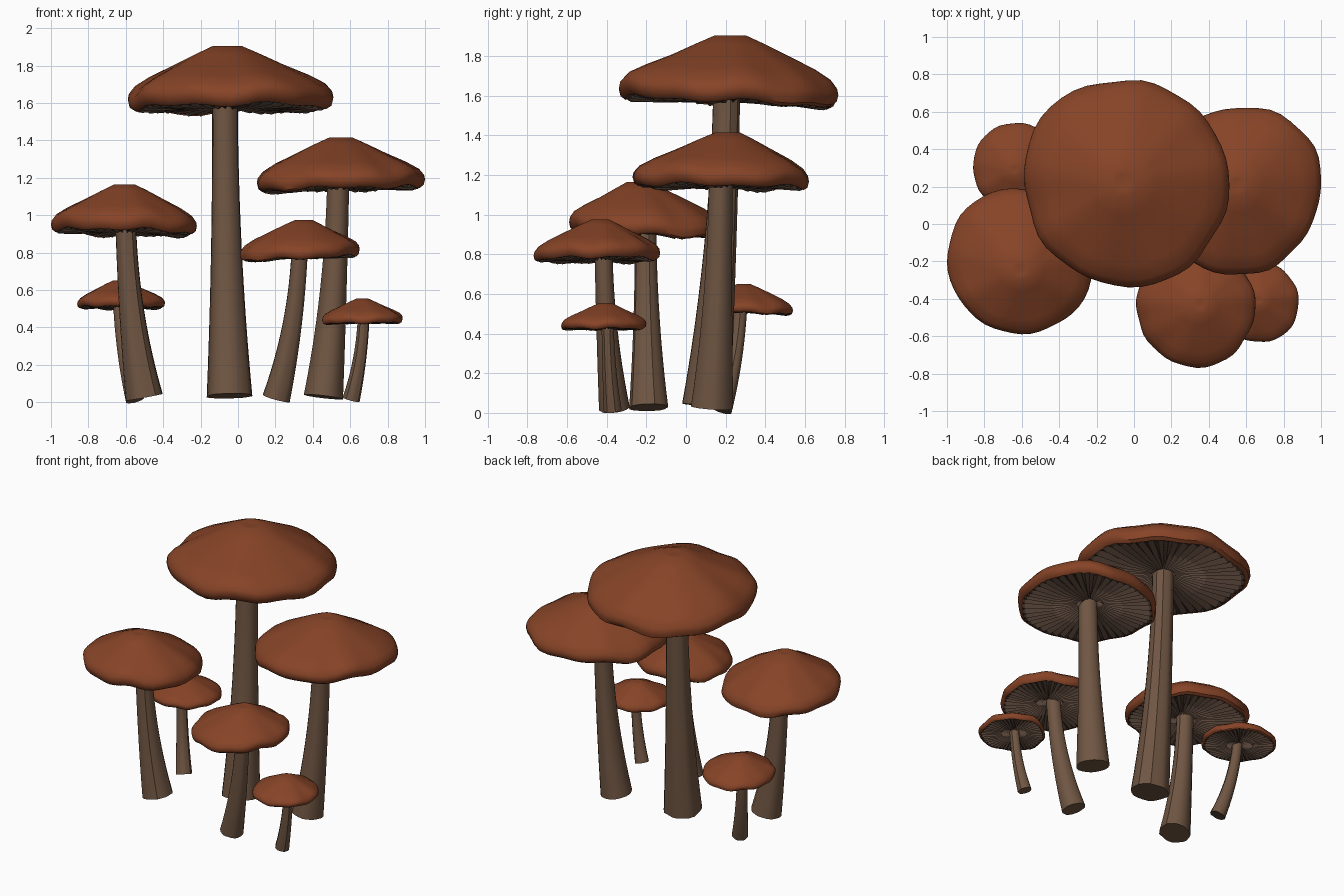
import bpy, bmesh, random
from math import sin, cos, pi, tau
from mathutils import Vector

cube = bpy.data.objects.get("Cube")
if cube:
    bpy.data.objects.remove(cube)


def material(name, rgb):
    m = bpy.data.materials.new(name)
    m.use_nodes = True
    m.diffuse_color = (*rgb, 1)
    m.node_tree.nodes["Principled BSDF"].inputs["Base Color"].default_value = (*rgb, 1)
    return m


CAP = material("russet cap", (0.24, 0.057, 0.02))
STEM = material("brown stem", (0.16, 0.092, 0.055))
GILL = material("dark gills", (0.09, 0.055, 0.038))


def loft(name, rings, mat, start=None, end=None, smooth=None):
    """Skin a stack of closed rings, with an optional centre point at each end."""
    bm = bmesh.new()
    rows = [[bm.verts.new(p) for p in ring] for ring in rings]
    n = len(rows[0])
    for a, b in zip(rows, rows[1:]):
        for i in range(n):
            j = (i + 1) % n
            bm.faces.new((a[i], a[j], b[j], b[i]))
    for row, tip in ((rows[0], start), (rows[-1], end)):
        if tip is not None:
            v = bm.verts.new(tip)
            for i in range(n):
                bm.faces.new((row[i], row[(i + 1) % n], v))
    bmesh.ops.recalc_face_normals(bm, faces=bm.faces)
    mesh = bpy.data.meshes.new(name)
    bm.to_mesh(mesh)
    bm.free()
    mesh.materials.append(mat)
    ob = bpy.data.objects.new(name, mesh)
    bpy.context.collection.objects.link(ob)
    if smooth:
        bpy.ops.object.select_all(action="DESELECT")
        ob.select_set(True)
        bpy.context.view_layer.objects.active = ob
        bpy.ops.object.shade_smooth_by_angle(angle=smooth)
    return ob


def make_outline(rng, bulge):
    """Irregular rim: returns angle -> (x, y) filling the square -1..1."""
    waves = [(k, rng.uniform(0.3, 1) * 0.022 / k ** 0.4, rng.uniform(0, tau))
             for k in (3, 5, 8, 11)]

    def raw(a):
        r = 1 + 0.07 * max(0, cos(a - bulge)) ** 4
        r += sum(amp * sin(k * a + ph) for k, amp, ph in waves)
        return r * cos(a), r * sin(a)

    xs, ys = zip(*(raw(tau * i / 96) for i in range(96)))
    x0, x1, y0, y1 = min(xs), max(xs), min(ys), max(ys)

    def outline(a):
        x, y = raw(a)
        return (2 * x - x0 - x1) / (x1 - x0), (2 * y - y0 - y1) / (y1 - y0)
    return outline


# Cap profile: fraction of radius, fraction of height above the rim
PROFILE = [(0.07, 0.99), (0.14, 1), (0.32, 0.84), (0.53, 0.64), (0.78, 0.41),
           (0.93, 0.23), (0.99, 0.08), (1, -0.02), (0.985, -0.14), (0.94, -0.2)]


def mushroom(label, centre, size, apex, top, rim, tilt, foot, head, radii, bulge, seed):
    rng = random.Random(seed)
    outline = make_outline(rng, bulge)
    phase = rng.uniform(0, tau)
    height = top - rim
    c, tip = Vector(centre), Vector(apex)

    def point(a, f, h):
        u, v = outline(a)
        mid = tip.lerp(c, f)
        # the rim is wavy, the crown is nearly round
        x = f * size[0] * (f * u + (1 - f) * cos(a))
        y = f * size[1] * (f * v + (1 - f) * sin(a))
        z = rim + h * height + f * f * (x * tilt[0] + y * tilt[1])
        z += f ** 3 * height * 0.035 * (sin(5 * a + phase) + sin(9 * a))
        return mid.x + x, mid.y + y, z

    # Cap shell with a rolled lip
    n = 48
    rings = [[point(tau * i / n, f, h) for i in range(n)] for f, h in PROFILE]
    loft(label + "_cap", rings, CAP, start=(*apex, top - 0.02 * height), smooth=pi / 4)

    # Pleated gills under the cap
    n = 96
    rings = []
    for f, h, pleat in ((0.95, -0.17, 0), (0.9, -0.18, 0.05),
                        (0.5, -0.15, 0.07), (0.14, -0.05, 0.07)):
        rings.append([point(tau * i / n, f, h + pleat * (-1) ** i) for i in range(n)])
    loft(label + "_gills", rings, GILL, end=(*apex, rim + 0.1 * height))

    # Curved stem, flared and ridged towards the foot
    p0 = Vector((*foot, 0.27 * radii[1]))
    p2 = Vector((*head, rim + 0.05 * height))
    p1 = p0.lerp(p2, 0.85)
    p1.z = p2.z * 0.5
    n, steps = 20, 12
    ridges = [rng.uniform(-0.06, 0.04) for _ in range(n)]
    rings = []
    for s in range(steps + 1):
        t = s / steps
        pos = p0 * (1 - t) ** 2 + p1 * (2 * t * (1 - t)) + p2 * t * t
        axis = ((p1 - p0) * (1 - t) + (p2 - p1) * t).normalized()
        side = Vector((0, 1, 0)).cross(axis).normalized()
        front = axis.cross(side)
        r = radii[0] + (radii[1] - radii[0]) * (1 - t) ** 2
        rings.append([pos + r * (1 + ridges[i]) * (side * cos(tau * i / n) + front * sin(tau * i / n))
                      for i in range(n)])
    loft(label + "_stem", rings, STEM, start=p0, end=p2, smooth=pi / 5)


mushroom("tall", (-0.04, 0.215), (0.55, 0.555), (-0.06, 0.225), 1.905, 1.625,
         (0.01, -0.055), (-0.045, 0.1), (-0.07, 0.205), (0.07, 0.125), 2.3, 1)
mushroom("right_back", (0.55, 0.175), (0.45, 0.445), (0.55, 0.215), 1.415, 1.185,
         (0.03, -0.02), (0.455, 0.13), (0.535, 0.175), (0.06, 0.107), 0.8, 2)
mushroom("left_front", (-0.61, -0.2), (0.39, 0.39), (-0.605, -0.25), 1.165, 0.95,
         (-0.03, -0.06), (-0.5, -0.19), (-0.6, -0.205), (0.055, 0.1), 2.4, 3)
mushroom("right_front", (0.33, -0.45), (0.32, 0.32), (0.355, -0.43), 0.975, 0.805,
         (0.06, 0.01), (0.205, -0.36), (0.33, -0.415), (0.045, 0.077), 4.9, 4)
mushroom("small_right", (0.665, -0.415), (0.215, 0.215), (0.665, -0.405), 0.555, 0.445,
         (0.02, 0), (0.605, -0.37), (0.672, -0.395), (0.031, 0.046), 1.5, 5)
mushroom("small_left", (-0.625, 0.3), (0.235, 0.24), (-0.64, 0.29), 0.65, 0.53,
         (0, -0.05), (-0.55, 0.18), (-0.635, 0.275), (0.034, 0.052), 2, 6)
